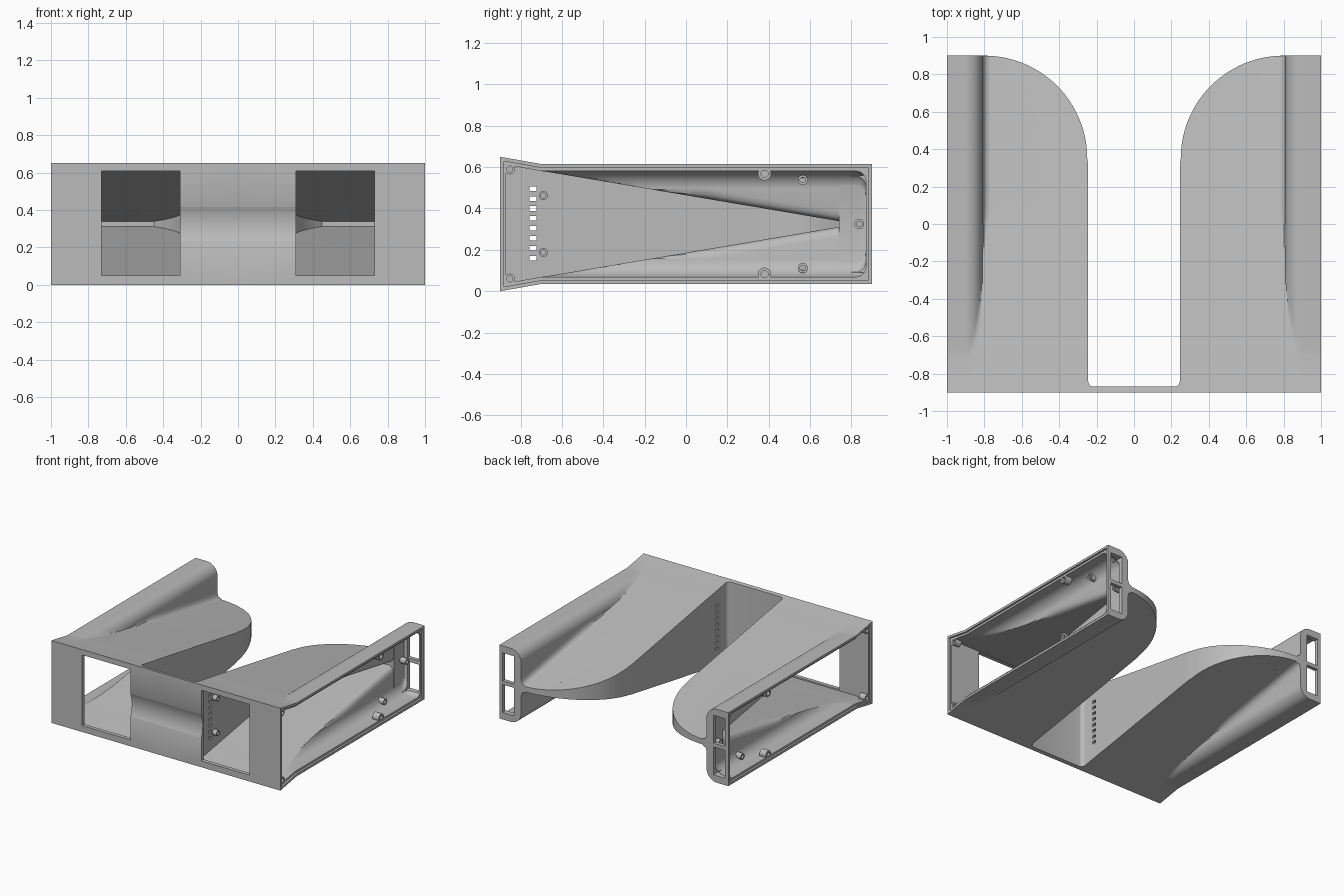
import bpy, bmesh, math
from mathutils import Matrix, Vector

cube = bpy.data.objects.get("Cube")
if cube:
    bpy.data.objects.remove(cube, do_unlink=True)

MID = 0.325      # height of the symmetry plane
WALL = 0.81      # inner wall of the outer rail
ROUND = 0.09     # rounding of the rail
SKIN = 0.034     # shell thickness

grey = bpy.data.materials.new("light grey")
grey.use_nodes = True
grey.diffuse_color = (0.5, 0.5, 0.5, 1)
grey.node_tree.nodes["Principled BSDF"].inputs["Base Color"].default_value = (0.5, 0.5, 0.5, 1)


def make_object(name, bm):
    bmesh.ops.remove_doubles(bm, verts=bm.verts, dist=1e-5)
    bmesh.ops.recalc_face_normals(bm, faces=bm.faces)
    mesh = bpy.data.meshes.new(name)
    bm.to_mesh(mesh)
    bm.free()
    mesh.materials.append(grey)
    ob = bpy.data.objects.new(name, mesh)
    bpy.context.collection.objects.link(ob)
    return ob


def loft(name, rows):
    """Skin a list of (y, [(x, half_height)]) sections, symmetric about MID."""
    bm = bmesh.new()
    rings = []
    for y, pts in rows:
        ring = [(x, y, MID + h) for x, h in pts]
        ring += [(x, y, MID - h) for x, h in reversed(pts)]
        rings.append([bm.verts.new(p) for p in ring])
    n = len(rings[0])
    for a, b in zip(rings, rings[1:]):
        for i in range(n):
            j = (i + 1) % n
            bm.faces.new((a[i], a[j], b[j], b[i]))
    bm.faces.new(rings[0])
    bm.faces.new(rings[-1])
    return make_object(name, bm)


def add_box(bm, lo, hi):
    lo, hi = Vector(lo), Vector(hi)
    m = Matrix.Translation((lo + hi) / 2) @ Matrix.Diagonal((*(hi - lo), 1))
    bmesh.ops.create_cube(bm, size=1, matrix=m)


def add_rod(bm, x0, x1, y, z, r, segments=24):
    m = Matrix.Translation(((x0 + x1) / 2, y, z)) @ Matrix.Rotation(math.pi / 2, 4, 'Y')
    bmesh.ops.create_cone(bm, cap_ends=True, segments=segments, radius1=r, radius2=r,
                          depth=x1 - x0, matrix=m)


def apply_modifiers(ob):
    deps = bpy.context.evaluated_depsgraph_get()
    mesh = bpy.data.meshes.new_from_object(ob.evaluated_get(deps))
    ob.modifiers.clear()
    ob.data = mesh


def cut(ob, cutter):
    mod = ob.modifiers.new("cut", 'BOOLEAN')
    mod.operation = 'DIFFERENCE'
    mod.solver = 'EXACT'
    mod.object = cutter
    apply_modifiers(ob)
    bpy.data.objects.remove(cutter, do_unlink=True)


def mirror_and_smooth(ob):
    ob.modifiers.new("mirror", 'MIRROR')
    apply_modifiers(ob)
    bpy.ops.object.select_all(action='DESELECT')
    ob.select_set(True)
    bpy.context.view_layer.objects.active = ob
    bpy.ops.object.shade_smooth_by_angle(angle=math.radians(30))


# Height rules: a wedge that tapers to the back, and a tall rounded rail
def rail_height(y):
    return max(MID - 0.175 * (y + 0.9), 0.29)


def half_height(x, y):
    hw, hr = MID - 0.169 * (y + 0.9), rail_height(y)
    hw = min(hw, hr)
    if x <= WALL:
        f = min(max(hr - hw - ROUND, 0), 0.045)
        d = max(x - WALL + f, 0)
        return hw + f - math.sqrt(max(f * f - d * d, 0))
    d = max(ROUND - (x - WALL), 0)
    return max(hw, hr - ROUND + math.sqrt(max(ROUND ** 2 - d * d, 0)))


def inner_edge(y, r):
    if y > 0.35:
        return 0.8 - math.sqrt(max(r * r - (y - 0.35) ** 2, 0))
    return 0.8 - r


columns = [0.0] + [WALL - 0.045 * (1 - i / 6) for i in range(7)]
columns += [WALL + 0.0002 + (ROUND - 0.0002) * (1 - math.cos(math.pi / 2 * i / 10)) for i in range(11)]

# Outer body: front panel, tapering wing with round nose, outer rail
rows = []
ys = [-0.9, -0.87] + [-0.8699 + 0.0299 * (1 - math.cos(i * math.pi / 12)) for i in range(7)]
ys += [-0.7 + 1.05 * i / 36 for i in range(37)]
ys += [0.35 + 0.55 * math.sin(math.pi / 2 * i / 28) for i in range(1, 29)]
for y in ys:
    edge = inner_edge(y, 0.56 if y < 0.35 else 0.55)
    if y <= 0.35:
        edge = 0.245
    if y <= -0.87:
        edge = 0.0
    elif y < -0.84:
        d = 0.03 - (y + 0.87)
        edge -= 0.03 - math.sqrt(max(0.03 ** 2 - d * d, 0))
    pts = [(max(edge, x), half_height(max(edge, x), y)) for x in columns]
    rows.append((y, pts + [(1.0, rail_height(y))]))
body = loft("side_housings", rows)

# Hollow interior, open on the outer side
rows = []
ys = [-0.87, -0.8] + [-0.7 + 1.05 * i / 30 for i in range(31)]
ys += [0.35 + 0.39 * i / 14 for i in range(1, 15)] + [0.7402, 0.78, 0.82]
ys += [0.82 + 0.05 * math.sin(math.pi / 2 * i / 6) for i in range(1, 7)]
for y in ys:
    edge = inner_edge(y, 0.525) if y <= 0.74 else WALL + 0.032
    corner = 0.05 - math.sqrt(max(0.05 ** 2 - max(y - 0.82, 0) ** 2, 0))
    pts = []
    for c in columns + [1.1]:
        x = max(edge, c + 0.03)
        pts.append((x, max(half_height(x - 0.03, y) - SKIN - corner, 0.003)))
    rows.append((y, pts))
cut(body, loft("cavity_cutter", rows))

# Shallow rebate around the side opening
rows = [(y, [(0.985, rail_height(y) - 0.018), (1.1, rail_height(y) - 0.018)])
        for y in (-0.88, -0.7, 0.882)]
cut(body, loft("rebate_cutter", rows))

# Front window, back slots and the row of vents
bm = bmesh.new()
add_box(bm, (0.31, -0.95, 0.05), (0.73, -0.86, 0.608))
for z in (0.09, 0.34):
    add_box(bm, (0.87, 0.8, z), (0.972, 0.95, z + 0.22))
for i in range(8):
    z = 0.16 + 0.048 * i
    add_box(bm, (0.2, -0.757, z - 0.011), (0.32, -0.722, z + 0.011))
cut(body, make_object("opening_cutter", bm))

# Shallow horizontal groove across the front panel
depth = 0.018
radius = (0.09 ** 2 + depth ** 2) / (2 * depth)
bm = bmesh.new()
add_rod(bm, -0.4, 0.312, -0.9 - radius + depth, MID, radius, 128)
cut(body, make_object("groove_cutter", bm))

# Drop the faces on the centre plane, then mirror
bm = bmesh.new()
bm.from_mesh(body.data)
middle = [f for f in bm.faces if all(abs(v.co.x) < 1e-4 for v in f.verts)]
bmesh.ops.delete(bm, geom=middle, context='FACES')
bm.to_mesh(body.data)
bm.free()
mirror_and_smooth(body)


# Screw bosses: (start x, end x, y, distance from mid height, radius)
def bosses(name, specs):
    solid, holes = bmesh.new(), bmesh.new()
    for x0, x1, y, dz, r in specs:
        for z in {MID + dz, MID - dz}:
            add_rod(solid, x0, x1, y, z, r)
            add_rod(holes, x1 - 0.03, x1 + 0.02, y, z, r * 0.55)
    ob = make_object(name, solid)
    cut(ob, make_object(name + "_cutter", holes))
    mirror_and_smooth(ob)


bosses("inner_wall_bosses", [(0.26, 0.31, -0.69, 0.137, 0.022)])
bosses("rail_bosses", [(0.83, 0.89, 0.565, 0.213, 0.024), (0.83, 0.89, 0.838, 0, 0.024)])
bosses("cover_lugs", [(0.93, 0.985, 0.38, 0.243, 0.032), (0.93, 0.985, -0.852, 0.266, 0.026)])
